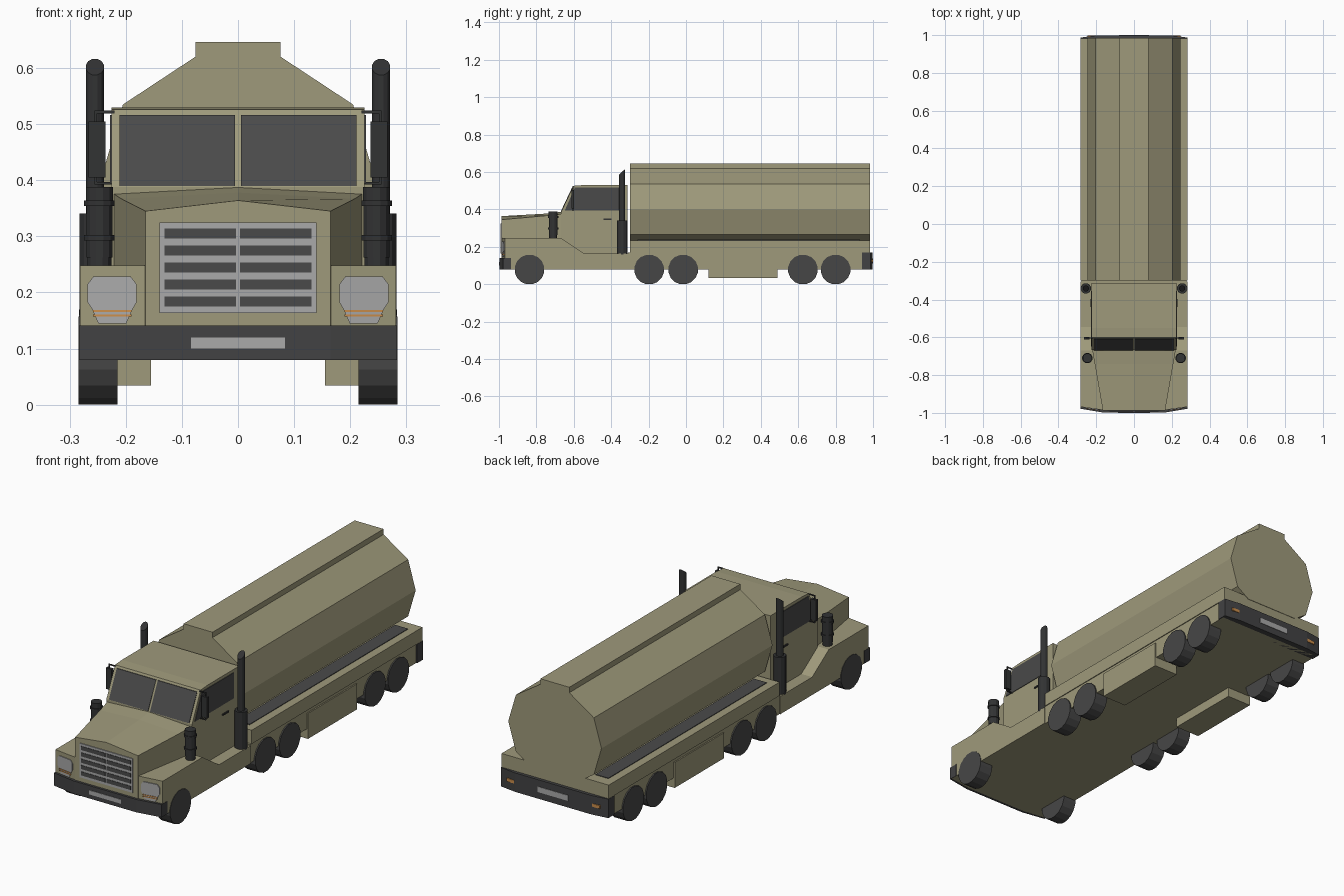
import bpy, bmesh, math

if "Cube" in bpy.data.objects:
    bpy.data.objects.remove(bpy.data.objects["Cube"])


def material(name, r, g, b):
    m = bpy.data.materials.new(name)
    m.diffuse_color = (r, g, b, 1)
    m.use_nodes = True
    m.node_tree.nodes["Principled BSDF"].inputs["Base Color"].default_value = m.diffuse_color
    return m


OLIVE = material("olive_paint", 0.345, 0.322, 0.198)
GLASS = material("dark_glass", 0.068, 0.068, 0.068)
TYRE = material("tyre_grey", 0.062, 0.062, 0.062)
BUMPER = material("bumper_charcoal", 0.054, 0.054, 0.056)
BLACK = material("black_metal", 0.032, 0.033, 0.034)
SILVER = material("light_grey", 0.40, 0.40, 0.40)
ORANGE = material("orange_lamp", 0.60, 0.27, 0.07)


def loft(name, rings, mat, mirror=False):
    """Skin a list of equal-length vertex rings and cap both ends."""
    bm = bmesh.new()
    vs = [[bm.verts.new(p) for p in ring] for ring in rings]
    n = len(rings[0])
    for a, b in zip(vs, vs[1:]):
        for i in range(n):
            j = (i + 1) % n
            bm.faces.new((a[i], a[j], b[j], b[i]))
    bm.faces.new(vs[0])
    bm.faces.new(vs[-1])
    bmesh.ops.recalc_face_normals(bm, faces=bm.faces)
    me = bpy.data.meshes.new(name)
    bm.to_mesh(me)
    bm.free()
    me.materials.append(mat)
    ob = bpy.data.objects.new(name, me)
    bpy.context.collection.objects.link(ob)
    if mirror:
        ob.modifiers.new("mirror", 'MIRROR').use_mirror_merge = False
    return ob


def prism(name, pts, axis, lo, hi, mat, mirror=False):
    """Extrude a 2D outline along an axis."""
    put = {'X': lambda p, t: (t, p[0], p[1]),
           'Y': lambda p, t: (p[0], t, p[1]),
           'Z': lambda p, t: (p[0], p[1], t)}[axis]
    return loft(name, [[put(p, t) for p in pts] for t in (lo, hi)], mat, mirror)


def box(name, x0, x1, y0, y1, z0, z1, mat, mirror=False):
    return prism(name, rect(x0, x1, y0, y1), 'Z', z0, z1, mat, mirror)


def rect(a0, a1, b0, b1):
    return [(a0, b0), (a1, b0), (a1, b1), (a0, b1)]


def plate(name, pts, surface, mat, thick=0.004, mirror=False):
    """Thin plate of (x, z) points laid on a front surface y = surface(x, z)."""
    rings = [[(x, surface(x, z) + d, z) for x, z in pts] for d in (0.002, -thick)]
    return loft(name, rings, mat, mirror)


def lathe(name, x, y, steps, mat, n=12, slope=0.0):
    """Upright stepped tube; slope tilts only the last ring."""
    rings = []
    for k, (r, z) in enumerate(steps):
        s = slope if k == len(steps) - 1 else 0
        ring = []
        for i in range(n):
            a = 2 * math.pi * (i + 0.5) / n
            dy = r * math.sin(a)
            ring.append((x + r * math.cos(a), y + dy, z + s * dy))
        rings.append(ring)
    return loft(name, rings, mat, True)


# Chassis and bed
box("chassis", -0.278, 0.278, -0.31, 0.97, 0.08, 0.17, OLIVE)
box("bed", -0.282, 0.282, -0.30, 0.983, 0.17, 0.235, OLIVE)
box("walkway", 0.175, 0.243, -0.26, 0.93, 0.23, 0.238, GLASS, True)
box("side_tank", 0.155, 0.284, 0.12, 0.49, 0.034, 0.155, OLIVE, True)

# Front fenders and running boards, with swept-back front corners
rings = []
for x, front in ((-0.282, -0.968), (-0.165, -0.985), (0.165, -0.985), (0.282, -0.968)):
    outline = [(front, 0.08), (front, 0.248), (-0.67, 0.248), (-0.545, 0.165),
               (-0.305, 0.165), (-0.305, 0.08)]
    rings.append([(x, y, z) for y, z in outline])
loft("front_fenders", rings, OLIVE)

# Hood
rings = []
for y, w, side, peak in ((-0.987, 0.165, 0.345, 0.364), (-0.74, 0.208, 0.367, 0.378),
                         (-0.66, 0.222, 0.376, 0.388)):
    rings.append([(-w, y, 0.13), (-w, y, side), (0, y, peak), (w, y, side), (w, y, 0.13)])
loft("hood", rings, OLIVE)

# Cab
prism("cab", [(-0.667, 0.15), (-0.667, 0.388), (-0.602, 0.526), (-0.55, 0.53),
              (-0.312, 0.53), (-0.312, 0.15)], 'X', -0.225, 0.225, OLIVE)
plate("windshield", rect(0.005, 0.211, 0.39, 0.516),
      lambda x, z: -0.667 + (z - 0.388) * 0.065 / 0.138, GLASS, 0.003, True)
prism("side_window", [(-0.648, 0.394), (-0.595, 0.516), (-0.355, 0.516), (-0.355, 0.394)],
      'X', 0.222, 0.228, GLASS, True)
box("door_handle", 0.222, 0.231, -0.44, -0.397, 0.344, 0.351, BLACK, True)

# Mirrors
box("mirror", 0.236, 0.266, -0.612, -0.598, 0.405, 0.505, BLACK, True)
box("mirror_arm_top", 0.22, 0.256, -0.607, -0.602, 0.519, 0.524, BLACK, True)
box("mirror_arm_bottom", 0.22, 0.256, -0.607, -0.602, 0.392, 0.397, BLACK, True)
box("mirror_post", 0.251, 0.256, -0.607, -0.602, 0.392, 0.524, BLACK, True)

# Grille
flat = lambda x, z: -0.987
plate("grille", rect(-0.14, 0.14, 0.163, 0.325), flat, SILVER, 0.004)
for i in range(5):
    z = 0.184 + i * 0.0302
    plate("grille_slot", rect(0.004, 0.131, z - 0.009, z + 0.009), flat, GLASS, 0.006, True)

# Headlights and indicators on the swept fender fronts
swept = lambda x, z: -0.985 + (x - 0.165) * 0.017 / 0.117
plate("headlight", [(0.199, 0.145), (0.249, 0.145), (0.260, 0.170), (0.268, 0.182),
                    (0.268, 0.215), (0.258, 0.228), (0.191, 0.228), (0.181, 0.215),
                    (0.181, 0.182), (0.188, 0.170)], swept, SILVER, 0.004, True)
for z in (0.159, 0.167):
    plate("front_indicator", rect(0.19, 0.258, z - 0.002, z + 0.002), swept, ORANGE, 0.006, True)

# Bumpers
prism("front_bumper", [(-0.283, -0.935), (-0.283, -0.978), (-0.165, -0.998),
                       (0.165, -0.998), (0.283, -0.978), (0.283, -0.935)],
      'Z', 0.08, 0.141, BUMPER)
prism("rear_bumper", [(-0.283, 0.94), (-0.283, 0.987), (-0.2, 0.998),
                      (0.2, 0.998), (0.283, 0.987), (0.283, 0.94)],
      'Z', 0.08, 0.17, BUMPER)
prism("front_plate", rect(-0.084, 0.084, 0.1, 0.12), 'Y', -1.0, -0.995, SILVER)
prism("rear_plate", rect(-0.08, 0.08, 0.112, 0.138), 'Y', 0.995, 1.0, SILVER)
prism("rear_lamp", rect(0.205, 0.245, 0.118, 0.133), 'Y', 0.985, 0.9985, ORANGE, True)

# Tanker body with a raised spine
half = [(0.14, 0.222), (0.205, 0.265), (0.245, 0.40), (0.205, 0.535),
        (0.076, 0.62), (0.076, 0.646)]
prism("tank", half + [(-x, z) for x, z in reversed(half)], 'Y', -0.30, 0.985, OLIVE)

# Wheels
for y in (-0.837, -0.197, -0.015, 0.625, 0.80):
    rim = [(y + 0.08 * math.cos(math.pi * (i + 0.5) / 8),
            0.0785 + 0.08 * math.sin(math.pi * (i + 0.5) / 8)) for i in range(16)]
    prism("wheel", rim, 'X', 0.215, 0.284, TYRE, True)

# Air cleaners beside the hood
lathe("air_cleaner", 0.247, -0.71,
      [(0.022, 0.24), (0.022, 0.262), (0.024, 0.262), (0.024, 0.293), (0.028, 0.293),
       (0.028, 0.302), (0.024, 0.302), (0.024, 0.354), (0.028, 0.354), (0.028, 0.364),
       (0.025, 0.364), (0.025, 0.388)], BLACK)

# Exhaust stacks with a slanted tip
lathe("exhaust_stack", 0.255, -0.341,
      [(0.028, 0.16), (0.028, 0.341), (0.0165, 0.341), (0.0165, 0.602)], BLACK, 12, 0.9)
